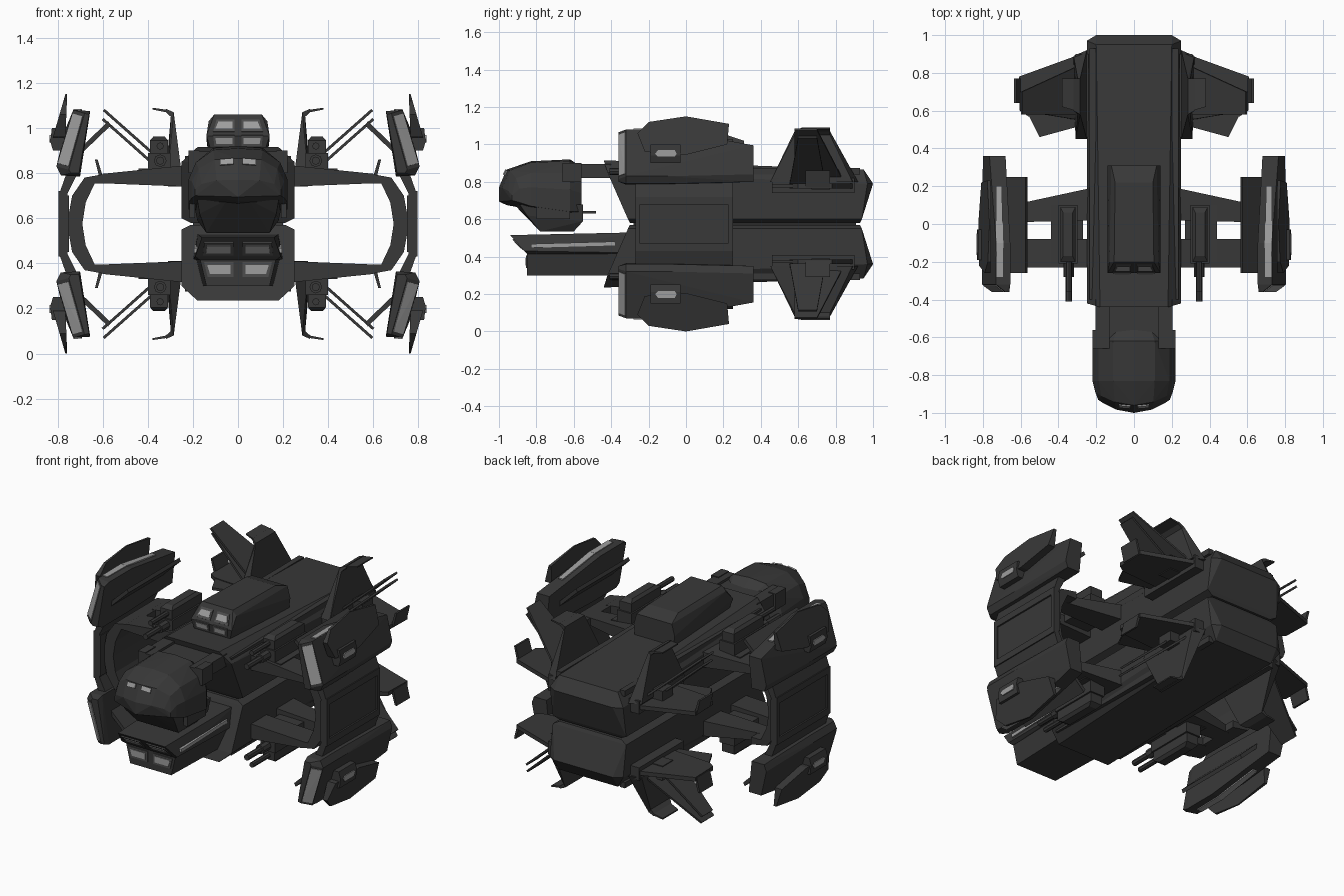
import bpy, bmesh, math
from mathutils import Vector

MID = 0.575  # height of the plane the ship is mirrored about


def material(name, v):
    m = bpy.data.materials.new(name)
    m.diffuse_color = (v, v, v, 1)
    return m


HULL = material("dark hull grey", 0.04)
GLASS = material("window frame grey", 0.075)
LIGHT = material("pale light grey", 0.34)


def part(name, solids, mat=HULL, mx=True, mz=False):
    """Object made of convex solids (point lists), mirrored in x and/or z."""
    bm = bmesh.new()
    for pts in solids:
        for sx in ((1, -1) if mx else (1,)):
            for sz in ((1, -1) if mz else (1,)):
                vs = [bm.verts.new((sx * x, y, MID + sz * (z - MID))) for x, y, z in pts]
                bmesh.ops.convex_hull(bm, input=vs)
    bmesh.ops.delete(bm, geom=[v for v in bm.verts if not v.link_faces], context='VERTS')
    bmesh.ops.dissolve_limit(bm, angle_limit=0.01, verts=bm.verts[:], edges=bm.edges[:])
    bmesh.ops.recalc_face_normals(bm, faces=bm.faces[:])
    me = bpy.data.meshes.new(name)
    bm.to_mesh(me)
    bm.free()
    me.materials.append(mat)
    ob = bpy.data.objects.new(name, me)
    bpy.context.collection.objects.link(ob)
    return ob


def box(x0, x1, y0, y1, z0, z1):
    return [(x, y, z) for x in (x0, x1) for y in (y0, y1) for z in (z0, z1)]


def along_y(poly, y0, y1):
    return [(x, y, z) for x, z in poly for y in (y0, y1)]


def sym(pts):
    return [(s * x, y, z) for x, y, z in pts for s in (1, -1)]


def plate(quad, scale=1.0, t=0.004, squash=1.0):
    """Thin plate around a quad, shrunk towards its centre (squash: extra shrink off the x axis)."""
    q = [Vector(p) for p in quad]
    c = sum(q, Vector()) / len(q)
    n = (q[2] - q[0]).cross(q[3] - q[1]).normalized()
    f = Vector((scale, scale * squash, scale * squash))
    return [tuple(c + (p - c) * f + n * s) for p in q for s in (t, -t)]


def rod(x, z, r, y0, y1):
    ring = [(x + r * math.cos(a * math.pi / 4), z + r * math.sin(a * math.pi / 4)) for a in range(8)]
    return along_y(ring, y0, y1)


# Main hull: two mirrored wedge-ended halves and a narrow core
part("main_hull", [sym([(.18, -.44, .915), (.25, -.42, .85), (.25, -.31, .60), (.21, -.30, .58),
                        (.20, .95, .866), (.20, 1.0, .79), (.25, .97, .79), (.25, .94, .60),
                        (.21, .93, .58)])], mx=False, mz=True)
part("hull_core", [box(-.2, .2, -.28, .91, .56, .59)], mx=False)
part("hull_rails", [box(.20, .235, -.40, .93, .84, .875)], mz=True)

# Cockpit head: domed top, recessed chin
dome = []
for y, w, zt, zb in [(-1.0, .19, .77, .70), (-.96, .205, .865, .69), (-.83, .22, .91, .67),
                     (-.62, .22, .92, .64), (-.56, .18, .88, .64)]:
    for u, v in [(0, 1), (.5, .97), (.85, .74), (1, .42), (1, 0), (0, -.08)]:
        bow = .07 * u * u if y < -.9 else 0
        dome += [(s * u * w, y + bow, zb + v * (zt - zb)) for s in (1, -1)]
part("cockpit_dome", [dome], mx=False)
part("cockpit_chin", [sym([(.18, -.89, .68), (.05, -.92, .68), (.20, -.55, .68), (.17, -.85, .62),
                           (.14, -.78, .535), (.14, -.60, .535), (.18, -.55, .59)])], mx=False)
part("cockpit_cheeks", [box(.19, .215, -.80, -.62, .60, .72)])
part("cockpit_lights", [plate([(.02, -.975, .84), (.08, -.970, .835),
                               (.08, -.957, .86), (.02, -.963, .865)])], LIGHT)
part("neck", [box(-.13, .13, -.60, -.40, .82, .88)], mx=False)
part("neck_rails", [box(.13, .205, -.66, -.40, .82, .895), box(.17, .22, -.66, -.56, .80, .90)])
part("neck_antenna", [box(.10, .12, -.57, -.48, .63, .645)])

# Lower nose: overhanging upper half and set-back lower half, four windows, side lights
part("nose", [sym([(.16, -.94, .515), (.19, -.865, .43), (.17, -.85, .415),
                   (.18, -.25, .53), (.20, -.25, .42), (.17, -.25, .41)]),
              sym([(.17, -.85, .425), (.14, -.85, .30), (.19, -.25, .425), (.16, -.25, .30)])], mx=False)
upper_nose = [(.02, -.925, .494), (.15, -.925, .494), (.155, -.868, .437), (.02, -.868, .437)]
lower_nose = [(.02, -.851, .405), (.15, -.851, .405), (.135, -.851, .34), (.02, -.851, .34)]
part("nose_windows", [plate(upper_nose), plate(lower_nose)], GLASS)
part("nose_window_panes", [plate(lower_nose, .8, .007, .75), plate(upper_nose, .8, .007, .75)], LIGHT)
part("nose_side_lights", [[(x, y, z) for x in (.17, .196)
                           for y, z in [(-.83, .447), (-.83, .468), (-.38, .46), (-.38, .481)]]], LIGHT)

# Dorsal turret with windows
part("turret", [sym([(.12, -.25, .90), (.14, -.26, .965), (.105, -.20, 1.06), (.13, -.2, 1.03),
                     (.10, .22, 1.05), (.12, .31, 1.02), (.14, .31, .95), (.13, .31, .87)])], mx=False)
low_t = [(.015, -.262, .968), (.11, -.262, .968), (.105, -.254, .92), (.015, -.254, .92)]
top_t = [(.015, -.217, 1.036), (.095, -.217, 1.036), (.11, -.25, .983), (.015, -.25, .983)]
part("turret_windows", [plate(low_t), plate(top_t)], GLASS)
part("turret_window_panes", [plate(low_t, .8, .007, .7), plate(top_t, .8, .007, .7)], LIGHT)

# Wing struts, ring sides and outer panels
root = [(.23, .74), (.23, .835)]
end = [(.60, .755), (.60, .797)]
part("wing_struts", [
    [(x, y, z) for x, z in root + end for y in (-.23, -.08)],
    [(x, y, z) for x, z in root for y in (.02, .19)] + [(x, y, z) for x, z in end for y in (.01, .11)],
], mz=True)
outer = [(.57, .80), (.68, .78), (.735, .70), (.758, MID)]
inner = [(.57, .755), (.635, .755), (.675, .67), (.69, MID)]
part("wing_ring", [along_y([outer[i], outer[i + 1], inner[i + 1], inner[i]], -.23, .18)
                   for i in range(3)], mz=True)
part("side_panel", [box(.75, .785, -.27, .25, .45, .70)])
part("side_panel_frame", [box(.755, .795, -.27, .25, .68, .72), box(.755, .795, -.27, .25, .43, .47),
                          box(.755, .795, -.27, -.245, .45, .70), box(.755, .795, .225, .25, .45, .70)])
part("panel_links", [along_y([(.755, .71), (.79, .715), (.76, .80), (.71, .80)], -.27, .25)], mz=True)

# Four tilted engine pods with lights, blades and inner plates
full = [(.655, 1.075), (.73, 1.08), (.805, .83), (.785, .79), (.70, .785)]
front = [(.66, 1.06), (.68, 1.065), (.75, .815), (.74, .80), (.705, .80)]
tail = [(.68, .995), (.765, .995), (.80, .84), (.785, .80), (.70, .80)]
ring = lambda poly, y: [(x, y, z) for x, z in poly]
part("engine_pods", [ring(front, -.36) + ring(full, -.32) + ring(full, -.1) + ring(tail, .36)], mz=True)
part("pod_front_lights", [plate([(.68, -.36, 1.065), (.75, -.36, .815),
                                 (.805, -.32, .83), (.73, -.32, 1.08)], .88)], LIGHT, mz=True)
part("pod_top_lights", [plate([(.695, -.28, 1.079), (.728, -.28, 1.081), (.73, -.1, 1.081), (.692, -.1, 1.079)]),
                        plate([(.692, -.1, 1.079), (.73, -.1, 1.081), (.73, .2, 1.033), (.70, .2, 1.033)])],
     LIGHT, mz=True)
blade = [(-.26, 1.06), (-.20, 1.12), (0, 1.15), (.23, 1.11), (.22, 1.0), (0, .945), (-.22, .96)]
part("pod_blades", [[(.757 + (1.15 - z) * .29 - d * (1.15 - z) * .25, y, z)
                     for y, z in blade for d in (0, 1)]
                    + [(.757 + (1.15 - z) * .29 + .008, y, z) for y, z in blade]], mz=True)
part("pod_lamp_boxes", [along_y([(.77, .90), (.82, .90), (.832, .94), (.825, 1.0), (.77, 1.0)],
                                -.19, -.03)], mz=True)
part("pod_lamps", [[(x, y, z) for x in (.822, .835) for y, z in
                    [(-.165, .95), (-.15, .935), (-.06, .935), (-.05, .95), (-.06, .97), (-.15, .97)]]],
     LIGHT, mz=True)
part("pod_plates", [along_y([(.565, 1.01), (.575, 1.03), (.69, .92), (.69, .89)], -.26, .25)], mz=True)

# Twin-barrel guns above and below the wings
part("gun_bodies", [box(.27, .44, -.21, .10, .77, .82), box(.30, .40, -.21, .10, .80, .89),
                    [(x, y, z) for x, y in [(.31, -.2), (.39, -.2), (.31, .09), (.39, .09)] for z in (.88, .945)]
                    + box(.325, .375, -.17, .06, .945, .962)], mz=True)
part("gun_barrels", [rod(.345, .855, .018, -.41, -.18), rod(.345, .92, .016, -.36, -.18),
                     rod(.345, .855, .028, -.28, -.18)], mz=True)

# Rear tails with hooked tips
part("tail_roots", [box(.24, .31, .46, .90, .74, .82), box(.29, .38, .67, .77, .76, .85)], mz=True)
bend = [(.285, .58, 1.07), (.298, .58, 1.05), (.285, .77, 1.07), (.298, .77, 1.05)]
part("vertical_tails", [
    [(.25, .45, .80), (.31, .45, .80), (.25, .92, .80), (.32, .89, .80)] + bend,
    bend + [(.32, .60, 1.085), (.32, .60, 1.07), (.32, .77, 1.085), (.32, .77, 1.07)],
    [(.31, .60, 1.08), (.31, .60, 1.068), (.31, .77, 1.08), (.31, .77, 1.068),
     (.38, .62, 1.09), (.38, .62, 1.082), (.38, .77, 1.09), (.38, .77, 1.082)]], mz=True)

# Flat rear wings with small winglets
wing = [(.28, .90), (.32, .885), (.61, .78), (.605, .60), (.56, .57), (.28, .55)]
flap = [(.28, .60), (.57, .60), (.55, .56), (.50, .46), (.28, .52)]
part("rear_wings", [[(x, y, z) for x, y in wing for z in (.765, .79)],
                    [(x, y, z) for x, y in flap for z in (.77, .785)]], mz=True)
part("rear_winglets", [along_y([(.595, .77), (.612, .77), (.634, .86), (.622, .86)], .64, .77)], mz=True)


# Slender diagonal fins in parallel pairs
def fin(pts, t=.006):
    return [(x + s * t * .7, y, z - s * t * .75) for x, y, z in pts for s in (1, -1)]


part("diagonal_fins", [
    fin([(.29, .58, .81), (.29, .84, .81), (.595, .70, 1.08), (.595, .58, 1.08)]),
    fin([(.29, .55, .765), (.29, .75, .765), (.60, .70, 1.04), (.60, .60, 1.04)])], mz=True)
